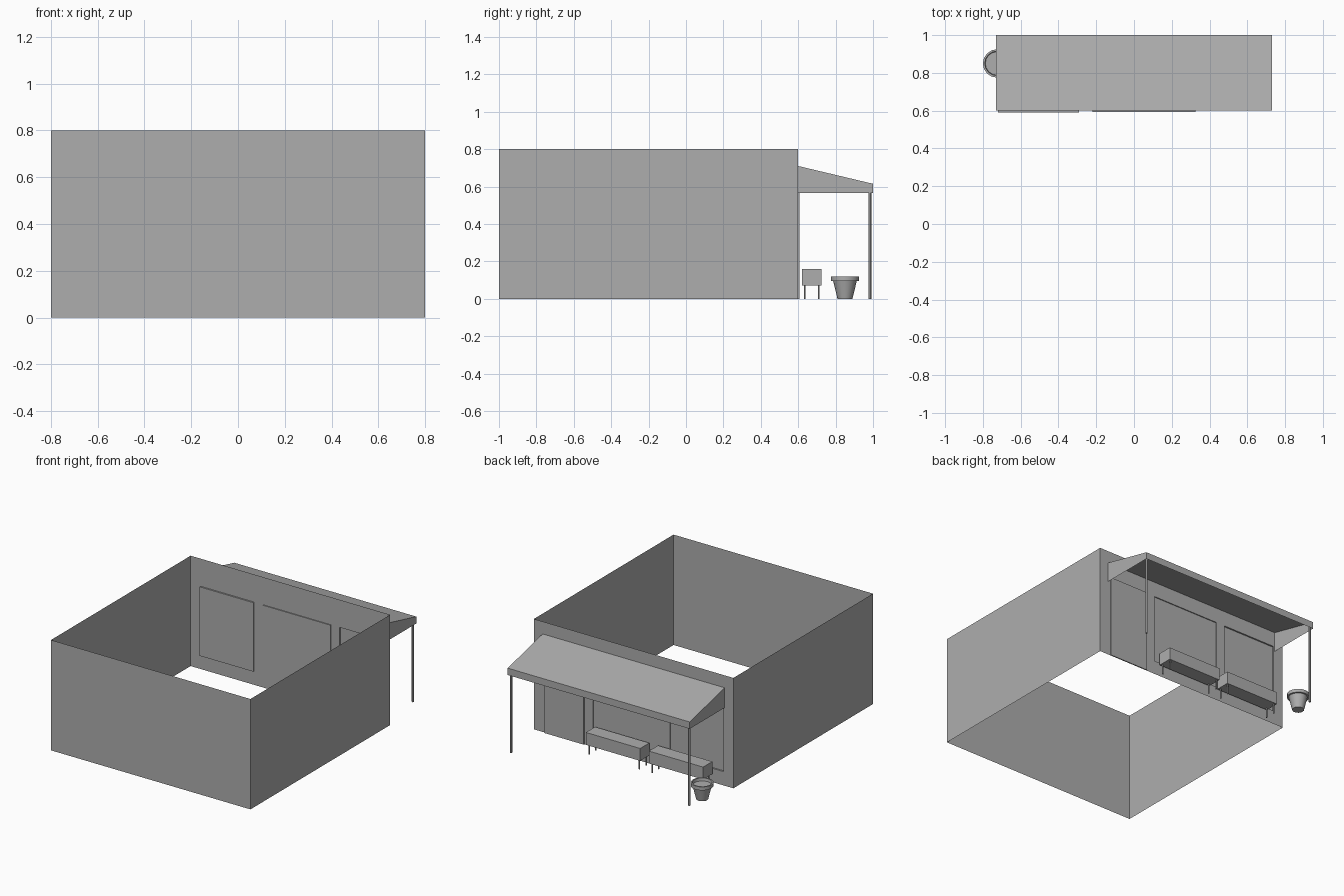
import bpy, bmesh
from math import radians
from mathutils import Matrix, Vector

cube = bpy.data.objects.get("Cube")
if cube:
    bpy.data.objects.remove(cube, do_unlink=True)

GREY = (0.42, 0.42, 0.42, 1)
grey = bpy.data.materials.new("plain grey")
grey.use_nodes = True
grey.diffuse_color = GREY
grey.node_tree.nodes["Principled BSDF"].inputs["Base Color"].default_value = GREY


def finish(name, bm, smooth=False):
    bmesh.ops.remove_doubles(bm, verts=bm.verts, dist=0.0001)
    mesh = bpy.data.meshes.new(name)
    bm.to_mesh(mesh)
    bm.free()
    mesh.materials.append(grey)
    obj = bpy.data.objects.new(name, mesh)
    bpy.context.collection.objects.link(obj)
    if smooth:
        bpy.ops.object.select_all(action="DESELECT")
        obj.select_set(True)
        bpy.context.view_layer.objects.active = obj
        bpy.ops.object.shade_smooth_by_angle(angle=radians(30))
    return obj


def face(bm, *points):
    return bm.faces.new([bm.verts.new(p) for p in points])


def box(name, low, high):
    bm = bmesh.new()
    low, high = Vector(low), Vector(high)
    bmesh.ops.create_cube(bm, size=1, matrix=Matrix.Translation((low + high) / 2)
                          @ Matrix.Diagonal((*(high - low), 1)))
    return finish(name, bm)


def rod(name, x, y, top, radius):
    bm = bmesh.new()
    bmesh.ops.create_cone(bm, cap_ends=True, segments=12, radius1=radius, radius2=radius,
                          depth=top, matrix=Matrix.Translation((x, y, top / 2)))
    return finish(name, bm, smooth=True)


# Room: thin walls, open at the top and bottom
W, FRONT, BACK, H = 0.8, -1.0, 0.6, 0.8
bm = bmesh.new()
corners = [(-W, BACK), (-W, FRONT), (W, FRONT), (W, BACK)]
for (ax, ay), (bx, by) in zip(corners, corners[1:]):
    face(bm, (ax, ay, 0), (bx, by, 0), (bx, by, H), (ax, ay, H))
finish("outer_walls", bm)

# Back wall: windows pushed inward, door pushed outward
# column -> (depth, lowest row, name)
xs = [-W, -0.72, -0.29, -0.22, 0.325, 0.395, 0.71, W]
zs = [0, 0.1, 0.6, H]
panels = {1: (-0.011, 1, "small_window"), 3: (-0.007, 1, "large_window"),
          5: (0.008, 0, "door")}
wall = bmesh.new()
for i, (x0, x1) in enumerate(zip(xs, xs[1:])):
    depth, first, name = panels.get(i, (0, 9, ""))
    for j, (z0, z1) in enumerate(zip(zs, zs[1:])):
        if not (first <= j < 2):
            face(wall, (x1, BACK, z0), (x0, BACK, z0), (x0, BACK, z1), (x1, BACK, z1))
    if name:
        panel = bmesh.new()
        rim = [(x1, zs[first]), (x0, zs[first]), (x0, zs[2]), (x1, zs[2])]
        y = BACK + depth
        face(panel, *[(x, y, z) for x, z in rim])
        for (ax, az), (bx, bz) in zip(rim, rim[1:] + rim[:1]):
            face(panel, (ax, BACK, az), (bx, BACK, bz), (bx, y, bz), (ax, y, az))
        finish(name, panel)
finish("back_wall", wall)

# Awning: sloped sheet with side cheeks and a front fascia
A, OUT, LOW, EAVE, RIDGE = 0.73, 1.0, 0.565, 0.615, 0.71
bm = bmesh.new()
face(bm, (A, BACK, RIDGE), (-A, BACK, RIDGE), (-A, OUT, EAVE), (A, OUT, EAVE))
face(bm, (A, OUT, LOW), (-A, OUT, LOW), (-A, OUT, EAVE), (A, OUT, EAVE))
face(bm, (A, BACK, LOW), (A, OUT, LOW), (A, OUT, EAVE), (A, BACK, RIDGE))
face(bm, (-A, OUT, LOW), (-A, BACK, LOW), (-A, BACK, RIDGE), (-A, OUT, EAVE))
finish("awning", bm)

for side, label in ((1, "left"), (-1, "right")):
    rod(f"awning_post_{label}", side * 0.715, 0.983, 0.6, 0.008)

# Benches: block on four thin legs
for label, x0, x1 in (("left", -0.14, 0.295), ("right", -0.645, -0.21)):
    box(f"bench_{label}", (x0, 0.62, 0.07), (x1, 0.725, 0.16))
    for x in (x0 + 0.016, x1 - 0.016):
        for y in (0.635, 0.71):
            rod(f"bench_leg_{label}", x, y, 0.07, 0.005)

# Flower pot: turned profile with a rim
bm = bmesh.new()
profile = [(0, 0), (0.04, 0), (0.063, 0.095), (0.075, 0.095), (0.075, 0.12),
           (0.065, 0.12), (0.062, 0.1), (0, 0.1)]
points = [bm.verts.new((r, 0, z)) for r, z in profile]
edges = [bm.edges.new(pair) for pair in zip(points, points[1:])]
bmesh.ops.spin(bm, geom=points + edges, cent=(0, 0, 0), axis=(0, 0, 1),
               angle=radians(360), steps=16)
bmesh.ops.remove_doubles(bm, verts=bm.verts, dist=0.0001)
bmesh.ops.recalc_face_normals(bm, faces=bm.faces)
bmesh.ops.translate(bm, verts=bm.verts, vec=(-0.725, 0.85, 0))
finish("flower_pot", bm, smooth=True)
